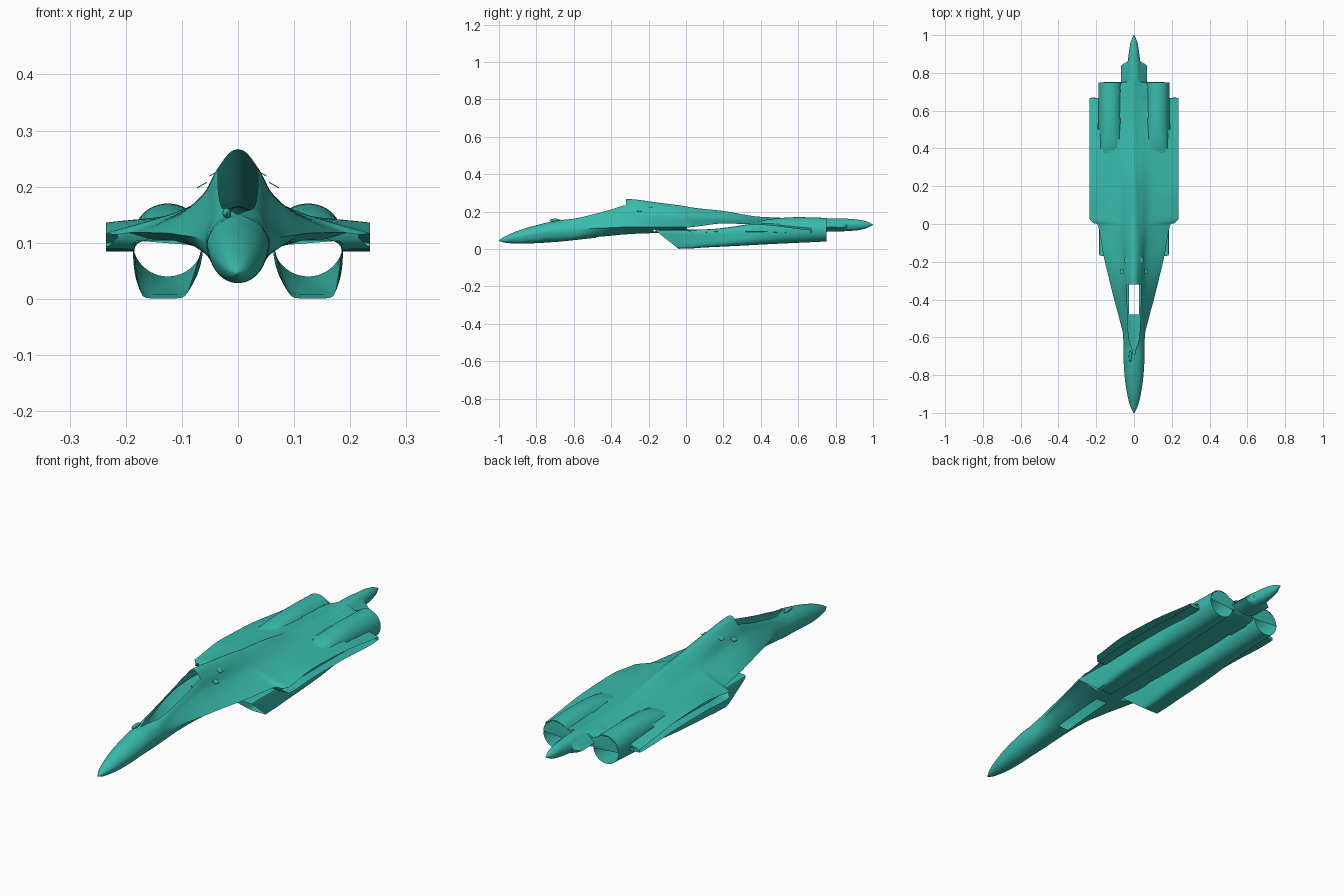
import bpy, bmesh, math
from mathutils import Vector

if "Cube" in bpy.data.objects:
    bpy.data.objects.remove(bpy.data.objects["Cube"])

# Nose and tail-boom stations: y, half width, top z, bottom z
NOSE = [(-1, .002, .047, .043), (-.97, .018, .066, .034), (-.9, .036, .097, .028),
        (-.8, .050, .127, .031), (-.72, .055, .146, .036)]
BOOM = [(.9, .028, .159, .098), (.96, .018, .149, .109), (1, .002, .131, .129)]
# Body stations: y, top z, sill x z, shoulder x z, edge x z, belly x z, bottom z, open tip half height
FORE = [(-.69, .151, .004, .151, .038, .135, .056, .095, .038, .052, .038, 0),
        (-.6, .175, .028, .162, .047, .138, .057, .100, .042, .060, .047, 0),
        (-.5, .205, .034, .184, .050, .158, .078, .110, .050, .073, .058, 0),
        (-.4, .240, .036, .211, .055, .178, .105, .114, .055, .080, .068, 0),
        (-.32, .267, .036, .233, .060, .188, .125, .117, .060, .088, .075, 0),
        (-.15, .248, .034, .226, .068, .178, .165, .118, .070, .092, .086, 0),
        (0, .228, .030, .210, .080, .168, .194, .118, .080, .088, .089, 0)]
AFT = [(.005, .227, .030, .209, .080, .168, .215, .112, .080, .088, .089, .003),
       (.03, .222, .030, .205, .085, .164, .235, .103, .090, .088, .090, .014),
       (.2, .203, .028, .188, .090, .155, .235, .115, .100, .090, .088, .021),
       (.4, .172, .025, .165, .090, .150, .235, .111, .100, .088, .085, .018),
       (.668, .163, .022, .157, .075, .142, .235, .093, .080, .085, .085, .006),
       (.67, .163, .022, .157, .075, .142, .180, .095, .080, .085, .085, 0),
       (.75, .164, .020, .159, .055, .143, .160, .105, .045, .097, .090, 0),
       (.752, .164, .020, .159, .040, .145, .068, .118, .040, .100, .092, 0),
       (.84, .163, .020, .157, .034, .143, .068, .115, .036, .100, .094, 0),
       (.86, .162, .018, .155, .028, .145, .034, .125, .026, .105, .096, 0)]
# Engine ducts: y, top inner/outer x, bottom inner/outer x, top z, bottom z, squareness, lip rake
DUCT = [(-.17, .060, .188, .093, .172, .104, .001, 9, .13),
        (0, .060, .188, .090, .174, .104, .003, 7, .03),
        (.1, .060, .188, .085, .178, .105, .008, 5, 0),
        (.32, .060, .188, .072, .185, .130, .019, 3.2, 0),
        (.45, .061, .188, .064, .187, .160, .026, 2.5, 0),
        (.6, .062, .188, .062, .188, .170, .033, 2.1, 0),
        (.75, .062, .188, .062, .188, .166, .040, 2, 0)]


def interp(table, y):
    """Monotone smooth interpolation between stations."""
    i = max(0, min(len(table) - 2, sum(r[0] <= y for r in table) - 1))
    a, b = table[i], table[i + 1]
    h = b[0] - a[0]
    t = (y - a[0]) / h

    def slope(j, c):
        if j == 0 or j == len(table) - 1:
            k = min(j, len(table) - 2)
            return (table[k + 1][c] - table[k][c]) / (table[k + 1][0] - table[k][0])
        p, q, r = table[j - 1], table[j], table[j + 1]
        d, e = (q[c] - p[c]) / (q[0] - p[0]), (r[c] - q[c]) / (r[0] - q[0])
        return 2 * d * e / (d + e) if d * e > 0 else 0
    return [a[c] * (1 + 2 * t) * (1 - t) ** 2 + b[c] * t * t * (3 - 2 * t)
            + h * (slope(i, c) * t * (1 - t) ** 2 - slope(i + 1, c) * t * t * (1 - t))
            for c in range(1, len(a))]


def oval(y, w, zt, zb):
    """Round station in the same format as the body stations."""
    c, h = (zt + zb) / 2, (zt - zb) / 2
    return (y, zt, w * .5, c + h * .866, w * .866, c + h * .5, w, c, w * .707, c - h * .707, zb, 0)


def hermite(a, b, ta, tb, n):
    d = (b - a).length
    ta, tb = ta.normalized() * d, tb.normalized() * d
    return [a * (1 + 2 * t) * (1 - t) ** 2 + b * t * t * (3 - 2 * t)
            + ta * t * (1 - t) ** 2 - tb * t * t * (1 - t) for t in (i / n for i in range(n + 1))]


def ramp(y, a, b):
    t = max(0, min(1, (y - a) / (b - a)))
    return t * t * (3 - 2 * t)


def section(y):
    zt, sx, sz, mx, mz, ex, ez, bx, bz, zb, tip = interp(BODY, y)
    T, S, M, B, C = map(Vector, ((0, zt), (sx, sz), (mx, mz), (bx, bz), (0, zb)))
    U, L = Vector((ex, ez + tip)), Vector((ex, ez - tip))
    k = ramp(y, -.65, -.42) * (1 - ramp(y, .84, .88))
    rnd = (B - M).normalized()
    tu = rnd.lerp((U - M).normalized(), k)
    tl = rnd.lerp((B - L).normalized(), k)
    ts, tm, tb = M - T, U - S, C - L
    segs = (hermite(T, S, Vector((1, 0)), ts, 5), hermite(S, M, ts, tm, 6)[1:],
            hermite(M, U, tm, tu, 10)[1:], hermite(L, B, tl, tb, 12),
            hermite(B, C, tb, Vector((-1, 0)), 6)[1:])
    return [(max(0, p.x), y, p.y) for s in segs for p in s]


def duct_point(y, u, v):
    xit, xot, xib, xob, zt, zb, n, rake = interp(DUCT, y)
    f = (v + 1) / 2
    xi, xo = xib + (xit - xib) * f, xob + (xot - xob) * f
    return ((xi + xo) / 2 + u * (xo - xi) / 2, y + rake * (1 - f), zb + (zt - zb) * f)


def duct_uv(p):
    """Cross-section coordinates of p in the duct and its radius (under 1 is inside)."""
    if not -.17 <= p.y <= .75:
        return 0, 0, 9
    xit, xot, xib, xob, zt, zb, n, rake = interp(DUCT, p.y)
    f = (p.z - zb) / (zt - zb)
    xi, xo = xib + (xit - xib) * f, xob + (xot - xob) * f
    u, v = (p.x - (xi + xo) / 2) * 2 / (xo - xi), 2 * f - 1
    return u, v, (abs(u) ** n + abs(v) ** n) ** (1 / n)


def finish(name, bm, angle=35, mirror=True):
    bmesh.ops.recalc_face_normals(bm, faces=bm.faces)
    me = bpy.data.meshes.new(name)
    bm.to_mesh(me)
    bm.free()
    ob = bpy.data.objects.new(name, me)
    bpy.context.collection.objects.link(ob)
    me.materials.append(paint)
    bpy.ops.object.select_all(action='DESELECT')
    ob.select_set(True)
    bpy.context.view_layer.objects.active = ob
    bpy.ops.object.shade_smooth_by_angle(angle=math.radians(angle))
    if mirror:
        m = ob.modifiers.new("Mirror", 'MIRROR')
        m.merge_threshold = .0005
    return ob


paint = bpy.data.materials.new("teal_paint")
paint.diffuse_color = (.04, .50, .42, 1)
paint.use_nodes = True
paint.node_tree.nodes["Principled BSDF"].inputs["Base Color"].default_value = paint.diffuse_color
BODY = [oval(*r) for r in NOSE] + FORE + AFT + [oval(*r) for r in BOOM]

# Blended fuselage, one half, with open cockpit and open wing-root tips
ys = sorted({round(-1 + i * .0125, 4) for i in range(161)} | {r[0] for r in BODY})
bm = bmesh.new()
rows = [[bm.verts.new(p) for p in section(y)] for y in ys]
for a, b, y0, y1 in zip(rows, rows[1:], ys, ys[1:]):
    for j in range(len(a) - 1):
        cockpit = j < 5 and -.691 < (y0 + y1) / 2 < -.32
        open_tip = j == 21 and .005 <= y0 and y1 <= .668
        if not (cockpit or open_tip):
            bm.faces.new((a[j], a[j + 1], b[j + 1], b[j]))
# Clear the skin inside the ducts and fit its cut edge to the duct wall
bmesh.ops.delete(bm, geom=[f for f in bm.faces if duct_uv(f.calc_center_median())[2] < 1], context='FACES')
for v in bm.verts:
    u, w, r = duct_uv(v.co)
    if .05 < r < 1:
        x, _, z = duct_point(v.co.y, u / r, w / r)
        v.co = (x, v.co.y, z)
# Nose wheel bay opening in the belly
for co, no in (((.027, 0, 0), (1, 0, 0)), ((0, -.48, 0), (0, 1, 0)), ((0, -.22, 0), (0, 1, 0))):
    low = [f for f in bm.faces if f.calc_center_median().z < .1 and -.52 < f.calc_center_median().y < -.18]
    geom = set(low) | {e for f in low for e in f.edges} | {v for f in low for v in f.verts}
    bmesh.ops.bisect_plane(bm, geom=list(geom), plane_co=co, plane_no=no)
bay = [f for f in bm.faces for c in [f.calc_center_median()] if c.x < .027 and -.48 < c.y < -.22 and c.z < .11]
bmesh.ops.delete(bm, geom=bay, context='FACES')
bmesh.ops.remove_doubles(bm, verts=bm.verts, dist=.0001)
finish("fuselage", bm)

# Engine ducts: raked square intake to round nozzle, open at both ends
bm = bmesh.new()
N, rows = 48, []
for i in range(47):
    y = -.17 + .92 * i / 46
    n = interp(DUCT, y)[6]
    ring = []
    for j in range(N):
        c, s = math.cos(math.tau * j / N), math.sin(math.tau * j / N)
        r = (abs(c) ** n + abs(s) ** n) ** (-1 / n)
        ring.append(bm.verts.new(duct_point(y, c * r, s * r)))
    rows.append(ring)
for a, b in zip(rows, rows[1:]):
    for j in range(N):
        k = (j + 1) % N
        bm.faces.new((a[j], a[k], b[k], b[j]))
finish("engine_ducts", bm)

# Small sensor housing ahead of the cockpit
bm = bmesh.new()
bmesh.ops.create_uvsphere(bm, u_segments=16, v_segments=10, radius=1)
for v in bm.verts:
    v.co = (-.02 + v.co.x * .008, -.70 + v.co.y * .03, .153 + v.co.z * .009)
finish("sensor_housing", bm, mirror=False)

# Small vanes on the spine shoulders
bm = bmesh.new()
for x, y, z in ((.064, -.25, .203), (.042, -.19, .224)):
    box = bmesh.ops.create_cube(bm, size=1)['verts']
    for v in box:
        v.co = (x + v.co.x * .018, y + v.co.y * .025, z - v.co.x * .010 + v.co.z * .002)
finish("shoulder_vanes", bm)
